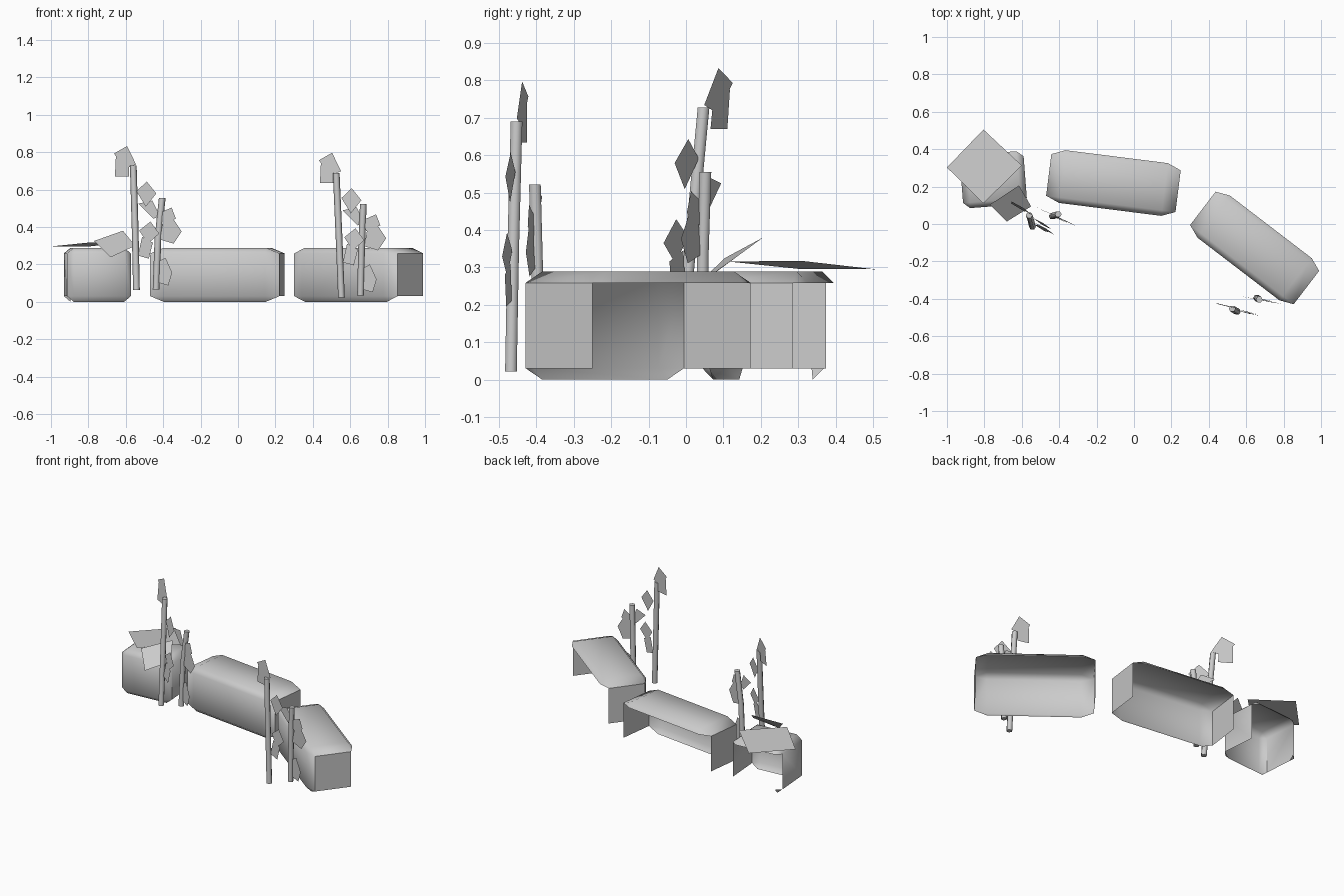
import bpy, bmesh, math
from mathutils import Matrix, Vector

if "Cube" in bpy.data.objects:
    bpy.data.objects.remove(bpy.data.objects["Cube"])


def finish(name, bm, smooth=None):
    mesh = bpy.data.meshes.new(name)
    bm.to_mesh(mesh)
    bm.free()
    ob = bpy.data.objects.new(name, mesh)
    bpy.context.collection.objects.link(ob)
    if smooth:
        bpy.ops.object.select_all(action='DESELECT')
        bpy.context.view_layer.objects.active = ob
        ob.select_set(True)
        bpy.ops.object.shade_smooth_by_angle(angle=math.radians(smooth))
    return ob


def block(name, center, length, angle, keep_corner=False):
    """Chamfered stone block with its hidden back and underside left open."""
    bm = bmesh.new()
    bmesh.ops.create_cube(bm, size=1)
    bmesh.ops.bevel(bm, geom=bm.edges[:], offset=0.105, segments=1,
                    affect='EDGES', profile=0.5)
    bm.normal_update()
    drop = []
    for f in bm.faces:
        n, e = f.normal, 0.1
        back, low = n.y > e, n.z < -e
        side = abs(n.x) > e
        open_back = back and n.z < e          # back, its verticals, lower edge
        open_low = low and n.y > -e           # underside and its end bevels
        spare = keep_corner and back and low and n.x < -e
        if (open_back or open_low) and not spare:
            drop.append(f)
    bmesh.ops.delete(bm, geom=drop, context='FACES')
    bmesh.ops.transform(bm, verts=bm.verts, matrix=(
        Matrix.Translation((*center, 0.1445))
        @ Matrix.Rotation(math.radians(angle), 4, 'Z')
        @ Matrix.Diagonal((length, 0.284, 0.289, 1))))
    finish(name, bm, 50)


def stalk(name, points, radius=0.018, sides=6):
    """Six-sided stem through the given points."""
    bm = bmesh.new()
    rings = []
    for p in points:
        rings.append([bm.verts.new(Vector(p) + Vector((
            radius * math.cos(k * math.tau / sides),
            radius * math.sin(k * math.tau / sides), 0))) for k in range(sides)])
    for a, b in zip(rings, rings[1:]):
        for k in range(sides):
            j = (k + 1) % sides
            bm.faces.new((a[k], a[j], b[j], b[k]))
    bm.faces.new(rings[0][::-1])
    bm.faces.new(rings[-1])
    finish(name, bm, 65)


def cards(name, polys):
    """Flat leaf quads."""
    bm = bmesh.new()
    for poly in polys:
        bm.faces.new([bm.verts.new(p) for p in poly])
    finish(name, bm)


# Stone blocks
block("left_block", (-0.752, 0.237), 0.342, 4.4, True)
block("middle_block", (-0.11, 0.219), 0.697, -7.2)
block("right_block", (0.645, -0.128), 0.697, -37.4)

# Leaf outlines in front view: (offset along leaf direction, height)
tall_leaves = [
    [(-.12, .757), (-.05, .797), (-.002, .698), (-.065, .675)],
    [(-.11, .74), (-.04, .74), (-.04, .634), (-.115, .634)],
    [(0, .555), (.055, .607), (.106, .543), (.05, .473)],
    [(.015, .345), (.075, .393), (.122, .329), (.062, .275)],
    [(.03, .31), (.088, .28), (.066, .195), (.008, .211)],
]
small_leaves = [
    [(.012, .436), (.083, .468), (.106, .409), (.03, .377)],
    [(.035, .382), (.094, .404), (.137, .34), (.094, .275), (.02, .297)],
    [(-.095, .489), (-.02, .505), (.022, .42), (-.015, .409)],
    [(-.005, .169), (.05, .2), (.086, .12), (.065, .051), (.01, .067)],
]


def shoot(side, tall, small, slope_tall, slope_small, lift):
    """A pair of stems with their leaves, facing the given slopes."""
    stalk(side + "_tall_stem", tall)
    stalk(side + "_small_stem", small)
    for label, leaves, stem, slope in (("tall", tall_leaves, tall, slope_tall),
                                       ("small", small_leaves, small, slope_small)):
        base, top = Vector(stem[0]), Vector(stem[-1])
        polys = []
        for leaf in leaves:
            poly = []
            for u, z in leaf:
                t = (z + lift - base.z) / (top.z - base.z)
                y = base.y + (top.y - base.y) * t + slope * u
                poly.append((base.x + u, y, z + lift))
            polys.append(poly)
        cards(f"{side}_{label}_leaves", polys)


# Plants in front of the blocks
shoot("right",
      [(.553, -.468, .022), (.54, -.462, .35), (.525, -.453, .69)],
      [(.655, -.395, .033), (.661, -.398, .3), (.67, -.404, .522)],
      -.25, -.2, 0)
shoot("left",
      [(-.543, -.015, .062), (-.55, .015, .39), (-.56, .047, .728)],
      [(-.438, .042, .065), (-.428, .045, .34), (-.405, .052, .555)],
      -.6, -.45, .036)

# Broad leaves resting on the left block
cards("broad_leaves", [
    [(-.805, .505, .295), (-1, .302, .296), (-.805, .11, .316), (-.6, .313, .317)],
    [(-.615, .206, .38), (-.77, .104, .325), (-.68, .013, .238), (-.55, .094, .3)],
])
